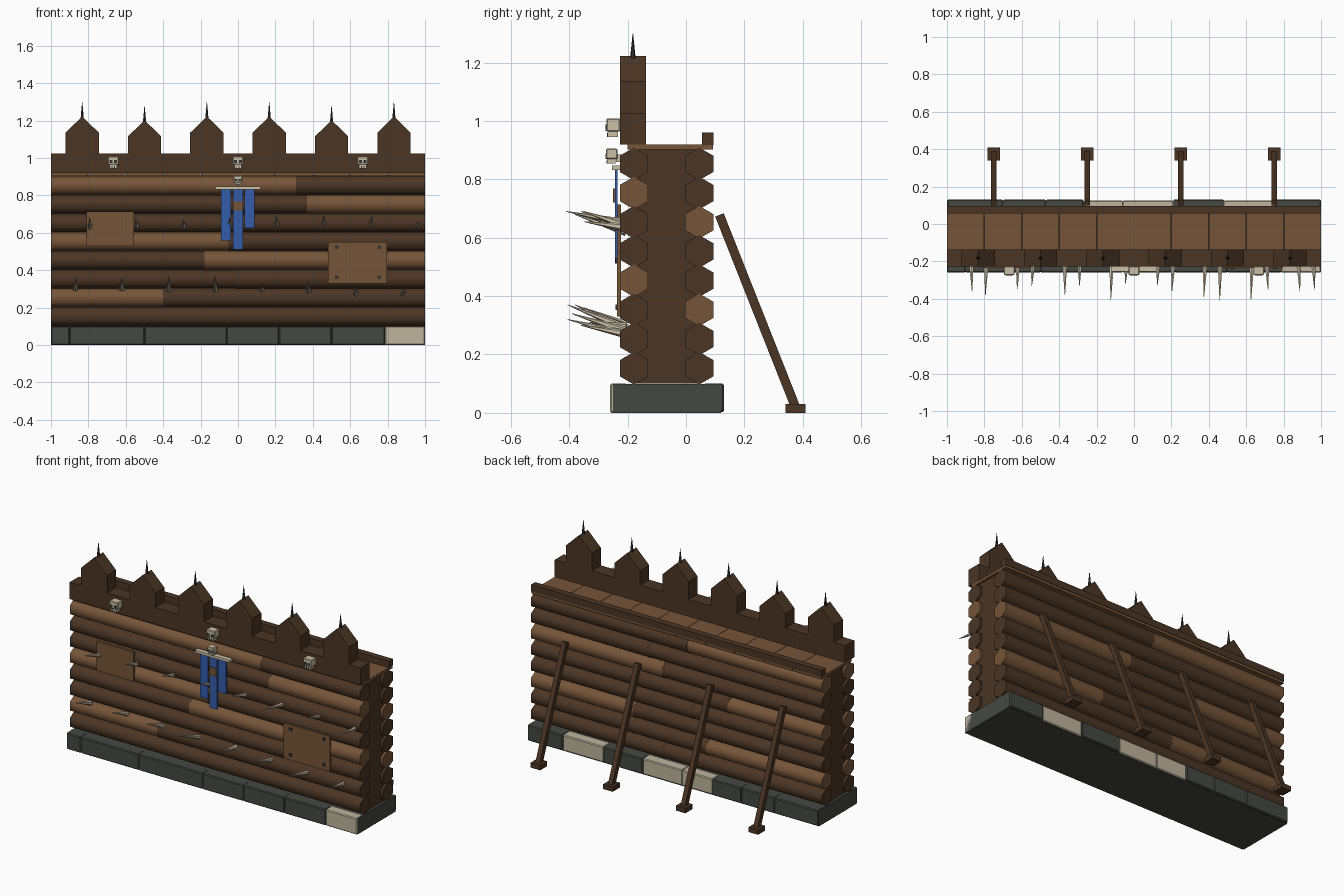
import bpy, bmesh, math, random
from mathutils import Vector

if "Cube" in bpy.data.objects:
    bpy.data.objects.remove(bpy.data.objects["Cube"])

random.seed(4)


def material(name, rgb):
    m = bpy.data.materials.new(name)
    m.diffuse_color = (*rgb, 1)
    m.use_nodes = True
    m.node_tree.nodes["Principled BSDF"].inputs["Base Color"].default_value = m.diffuse_color
    return m


DARK = material("dark_timber", (0.070, 0.036, 0.018))
LIGHT = material("light_timber", (0.180, 0.090, 0.040))
STONE = material("grey_stone", (0.060, 0.064, 0.055))
PALE = material("pale_stone", (0.520, 0.460, 0.340))
BONE = material("bone", (0.600, 0.530, 0.390))
BLUE = material("blue_cloth", (0.035, 0.110, 0.400))
IRON = material("dark_iron", (0.030, 0.033, 0.033))


def finish(name, bm, mat, smooth=None):
    bmesh.ops.recalc_face_normals(bm, faces=bm.faces)
    me = bpy.data.meshes.new(name)
    bm.to_mesh(me)
    bm.free()
    me.materials.append(mat)
    if smooth:
        me.shade_smooth()
        me.set_sharp_from_angle(angle=math.radians(smooth))
    ob = bpy.data.objects.new(name, me)
    bpy.context.collection.objects.link(ob)
    return ob


def box(name, x, y, z, mat, bevel=0):
    bm = bmesh.new()
    bmesh.ops.create_cube(bm, size=1)
    for v in bm.verts:
        v.co = [(a + b) / 2 + c * (b - a) for (a, b), c in zip((x, y, z), v.co)]
    if bevel:
        bmesh.ops.bevel(bm, geom=bm.edges[:], offset=bevel, segments=1, affect='EDGES')
    return finish(name, bm, mat)


def prism(name, outline, axis, a, b, mat, smooth=None):
    """Extrude a 2D outline along x (outline = y,z) or y (outline = x,z)."""
    bm = bmesh.new()
    place = (lambda p, t: (t, p[0], p[1])) if axis == 'x' else (lambda p, t: (p[0], t, p[1]))
    ends = [[bm.verts.new(place(p, t)) for p in outline] for t in (a, b)]
    n = len(outline)
    for e in ends:
        bm.faces.new(e)
    for i in range(n):
        j = (i + 1) % n
        bm.faces.new((ends[0][i], ends[0][j], ends[1][j], ends[1][i]))
    return finish(name, bm, mat, smooth)


def spike(name, base, tip, r, sides, mat):
    bm = bmesh.new()
    base, tip = Vector(base), Vector(tip)
    d = tip - base
    bmesh.ops.create_cone(bm, cap_ends=True, segments=sides, radius1=r, radius2=r * 0.08, depth=d.length)
    q = d.to_track_quat('Z', 'Y')
    for v in bm.verts:
        v.co = (base + tip) / 2 + q @ v.co
    return finish(name, bm, mat)


# Stone footing: core with blocks along both long sides
box("footing_core", (-1, 1), (-0.25, 0.12), (0, 0.099), STONE)
front_cuts = [-1, -0.9, -0.5, -0.06, 0.22, 0.5, 0.785, 1]
back_cuts = [-1, -0.7, -0.47, -0.27, -0.06, 0.21, 0.48, 0.76, 1]
for i, (a, b) in enumerate(zip(front_cuts, front_cuts[1:])):
    box("front_footing_block", (a, b), (-0.26, -0.2), (0, 0.1), PALE if i == 6 else STONE, 0.005)
for i, (a, b) in enumerate(zip(back_cuts, back_cuts[1:])):
    pale = i in (3, 4, 6)
    box("back_footing_block", (a, b), (0.06, 0.125 if pale else 0.13), (0.003, 0.1),
        PALE if pale else STONE, 0.005)

# Wall core behind the logs
box("wall_core", (-0.985, 0.985), (-0.175, 0.04), (0.1, 0.905), DARK)


# Hexagonal logs, each row split in two pieces: (split x, left light, right light)
def log(name, y, z, a, b, r, mat):
    pts = [(y + r * math.sin(k * math.pi / 3), z + r * math.cos(k * math.pi / 3)) for k in range(6)]
    prism(name, pts, 'x', a, b, mat, 65)


front_rows = [(-0.18, 0, 0), (-0.40, 1, 0), (-0.02, 0, 0), (-0.18, 0, 1),
              (-0.05, 1, 0), (0.05, 0, 0), (0.37, 0, 1), (0.31, 1, 0)]
back_rows = [(0.1, 0, 0), (-0.2, 1, 0), (0.3, 0, 1), (-0.1, 0, 0),
             (-0.35, 1, 0), (0.1, 0, 1), (0.2, 0, 0), (-0.07, 1, 0)]
for side, y, rows in (("front", -0.178, front_rows), ("back", 0.045, back_rows)):
    for i, (split, l, r) in enumerate(rows):
        z = 0.153 + i * 0.1
        log(side + "_log", y, z, -1, split, 0.054, LIGHT if l else DARK)
        log(side + "_log", y, z, split, 1, 0.056, LIGHT if r else DARK)

# Walkway planks and back kerb rail
for i in range(10):
    x = -1 + i * 0.2
    box("walkway_plank", (x + 0.001, x + 0.199), (-0.2, 0.092), (0.903, 0.92), LIGHT)
box("walkway_rail", (-1, 1), (0.055, 0.095), (0.918, 0.96), DARK)

# Parapet with pointed merlons and iron spikes
FRONT, REAR = -0.226, -0.137
box("parapet_beam", (-1, 1), (FRONT, REAR), (0.92, 1.025), DARK)
for i in range(6):
    x = -0.833 + i / 3
    s = 1.115 if i in (1, 4) else 1.135
    w = 0.089
    prism("merlon", [(x - w, 1.02), (x + w, 1.02), (x + w, s), (x, s + 0.087), (x - w, s)],
          'y', FRONT, REAR, DARK)
    spike("merlon_spike", (x, -0.182, s + 0.065), (x, -0.182, s + 0.165), 0.011, 6, IRON)

# Rear struts on foot blocks
for x in (-0.75, -0.25, 0.25, 0.75):
    prism("rear_strut", [(0.100, 0.672), (0.129, 0.684), (0.392, 0.020), (0.362, 0.010)],
          'x', x - 0.015, x + 0.015, DARK)
    box("strut_foot", (x - 0.033, x + 0.033), (0.34, 0.41), (0, 0.03), DARK)

# Bone spikes in two rows: (tip y, base z, tip z)
upper = [(-0.38, 0.62, 0.68), (-0.33, 0.63, 0.675), (-0.33, 0.63, 0.67), (-0.32, 0.64, 0.68),
         (-0.36, 0.64, 0.69), (-0.41, 0.65, 0.69), (-0.35, 0.64, 0.69), (-0.35, 0.635, 0.655)]
lower = [(-0.36, 0.30, 0.36), (-0.35, 0.30, 0.36), (-0.38, 0.29, 0.37), (-0.405, 0.29, 0.37),
         (-0.33, 0.295, 0.31), (-0.39, 0.28, 0.34), (-0.405, 0.27, 0.32), (-0.36, 0.27, 0.30)]
for x0, row in ((-0.79, upper), (-0.87, lower)):
    for i, (ty, bz, tz) in enumerate(row):
        x = x0 + i * 0.25
        spike("bone_spike", (x, -0.205, bz), (x + random.uniform(-.008, .008), ty, tz), 0.015, 6, BONE)

# Repair boards, the right one nailed at its corners
box("left_repair_board", (-0.81, -0.555), (-0.236, -0.222), (0.53, 0.713), LIGHT)
box("right_repair_board", (0.48, 0.797), (-0.236, -0.222), (0.33, 0.55), LIGHT)
for x in (0.527, 0.755):
    for z in (0.362, 0.522):
        box("board_nail", (x - 0.009, x + 0.009), (-0.241, -0.23), (z - 0.009, z + 0.009), IRON)

# Banner: bone crossbar, three cloth strips and a timber patch
box("banner_crossbar", (-0.12, 0.12), (-0.253, -0.225), (0.832, 0.848), BONE)
for a, b, z in ((-0.09, -0.037, 0.56), (-0.026, 0.026, 0.512), (0.034, 0.088, 0.625)):
    box("banner_strip", (a, b), (-0.243, -0.235), (z, 0.835), BLUE)
box("banner_patch", (-0.024, 0.024), (-0.25, -0.242), (0.72, 0.768), LIGHT)


# Skulls: cranium, jaw, eye sockets, nose and tooth gaps
def skull(x, z, s, back):
    f = back - 0.048 * s
    box("skull_cranium", (x - 0.029 * s, x + 0.029 * s), (f, back), (z - 0.012 * s, z + 0.033 * s), BONE, 0.004 * s)
    box("skull_jaw", (x - 0.019 * s, x + 0.019 * s), (f + 0.004 * s, back - 0.008 * s),
        (z - 0.031 * s, z - 0.008 * s), BONE)
    for k in (-1, 1):
        e = x + k * 0.013 * s
        box("skull_eye", (e - 0.008 * s, e + 0.008 * s), (f - 0.002, f + 0.004), (z - 0.004 * s, z + 0.012 * s), IRON)
        t = x + k * 0.007 * s
        box("skull_tooth_gap", (t - 0.002 * s, t + 0.002 * s), (f + 0.002 * s, f + 0.007 * s),
            (z - 0.031 * s, z - 0.018 * s), IRON)
    box("skull_nose", (x - 0.003 * s, x + 0.003 * s), (f - 0.002, f + 0.004), (z - 0.011 * s, z - 0.005 * s), IRON)


for x in (-0.667, 0, 0.667):
    skull(x, 0.976, 1, -0.225)
skull(0, 0.879, 0.8, -0.235)
box("small_skull_peg", (-0.012, 0.012), (-0.24, -0.2), (0.86, 0.885), BONE)
